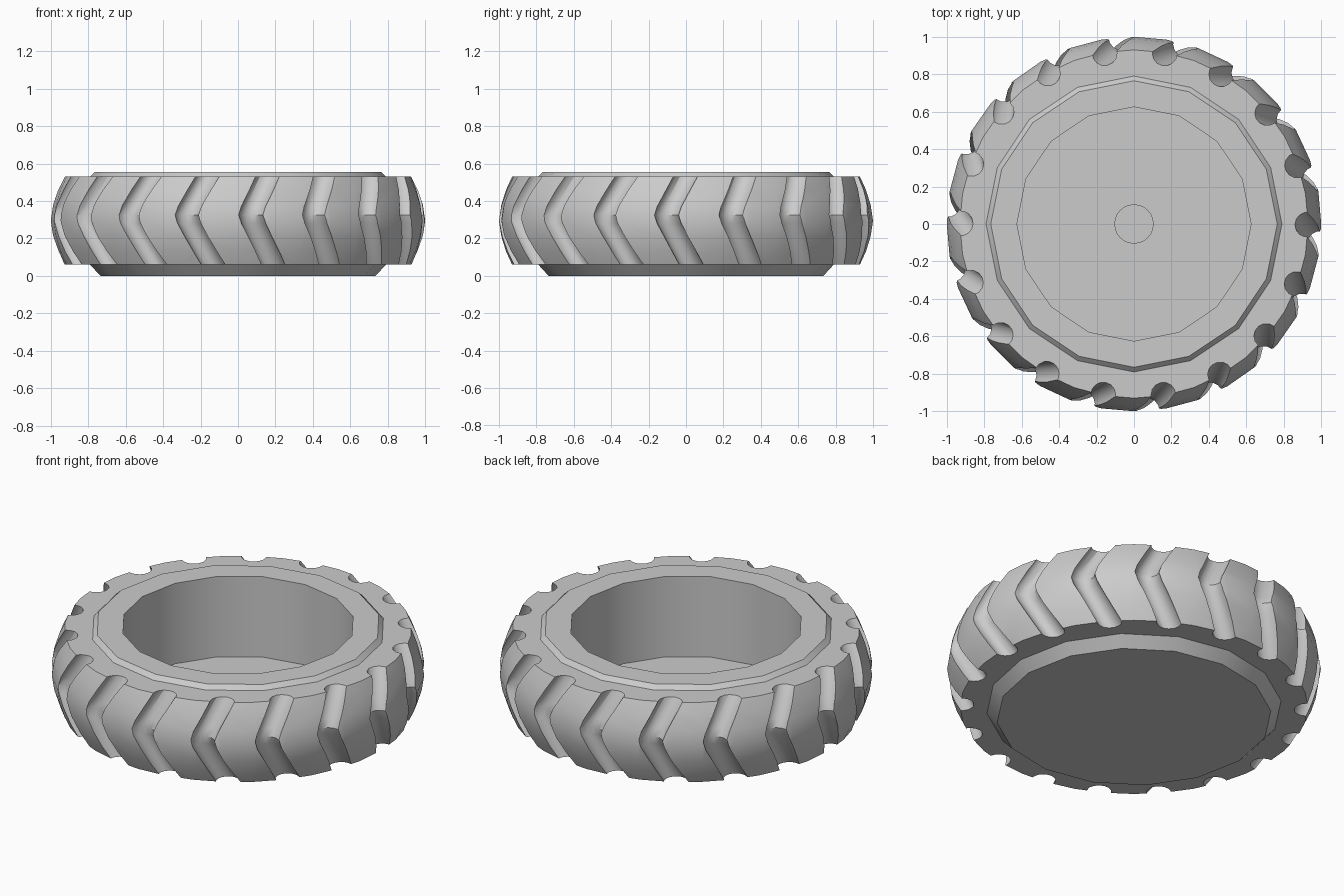
import bpy, bmesh
from math import cos, sin, radians, tau
from mathutils import Vector

if "Cube" in bpy.data.objects:
    bpy.data.objects.remove(bpy.data.objects["Cube"])

GREY = (0.6, 0.6, 0.6, 1)
rubber = bpy.data.materials.new("plain_grey")
rubber.use_nodes = True
rubber.diffuse_color = GREY
rubber.node_tree.nodes["Principled BSDF"].inputs["Base Color"].default_value = GREY


def circle(radius, z, sides, cx=0.0, cy=0.0):
    return [Vector((cx + radius * cos(tau * i / sides), cy + radius * sin(tau * i / sides), z))
            for i in range(sides)]


def loft(bm, rings, closed=False):
    """Skin a stack of rings; cap both ends unless the stack loops back on itself."""
    loops = [[bm.verts.new(p) for p in ring] for ring in rings]
    pairs = list(zip(loops, loops[1:]))
    if closed:
        pairs.append((loops[-1], loops[0]))
    else:
        bm.faces.new(loops[0])
        bm.faces.new(loops[-1])
    n = len(loops[0])
    for a, b in pairs:
        for i in range(n):
            j = (i + 1) % n
            bm.faces.new((a[i], a[j], b[j], b[i]))


def finish(bm, name):
    bmesh.ops.recalc_face_normals(bm, faces=bm.faces)
    mesh = bpy.data.meshes.new(name)
    bm.to_mesh(mesh)
    bm.free()
    mesh.materials.append(rubber)
    obj = bpy.data.objects.new(name, mesh)
    bpy.context.collection.objects.link(obj)
    return obj


def lathe(name, profile, sides, closed=False):
    bm = bmesh.new()
    loft(bm, [circle(r, z, sides) for r, z in profile], closed)
    return finish(bm, name)


def select(obj):
    bpy.ops.object.select_all(action='DESELECT')
    obj.select_set(True)
    bpy.context.view_layer.objects.active = obj


# Cup-shaped core with chamfered rims, and the small disc on its floor
core = lathe("core_cup", [(0.735, 0), (0.79, 0.06), (0.79, 0.53), (0.765, 0.555),
                          (0.625, 0.555), (0.625, 0.08)], 16)
boss = lathe("floor_disc", [(0.105, 0.07), (0.105, 0.1)], 24)

# Barrel-shaped tread ring
tread = lathe("tread_ring", [(0.7, 0.06), (0.93, 0.06), (0.962, 0.13), (0.987, 0.21),
                             (1.0, 0.295), (0.987, 0.38), (0.962, 0.46),
                             (0.93, 0.53), (0.7, 0.53)], 36, closed=True)

# Chevron grooves: (turn in degrees, distance from axis, height)
PATH = [(0.8, 0.915, 0.56), (-5.2, 0.985, 0.37), (-6, 0.998, 0.325),
        (-5.2, 0.99, 0.28), (2.8, 0.915, 0.03)]
bm = bmesh.new()
for k in range(18):
    rings = []
    for turn, dist, z in PATH:
        a = radians(20 * k + turn)
        rings.append(circle(0.066, z, 14, dist * cos(a), dist * sin(a)))
    loft(bm, rings)
cutter = finish(bm, "groove_cutter")
cutter.hide_render = True

cut = tread.modifiers.new("grooves", 'BOOLEAN')
cut.operation = 'DIFFERENCE'
cut.solver = 'EXACT'
cut.object = cutter
select(tread)
bpy.ops.object.modifier_apply(modifier=cut.name)
bpy.data.objects.remove(cutter)

# Smooth shading with crisp rims
for obj in (core, boss, tread):
    select(obj)
    bpy.ops.object.shade_smooth_by_angle(angle=radians(30))
